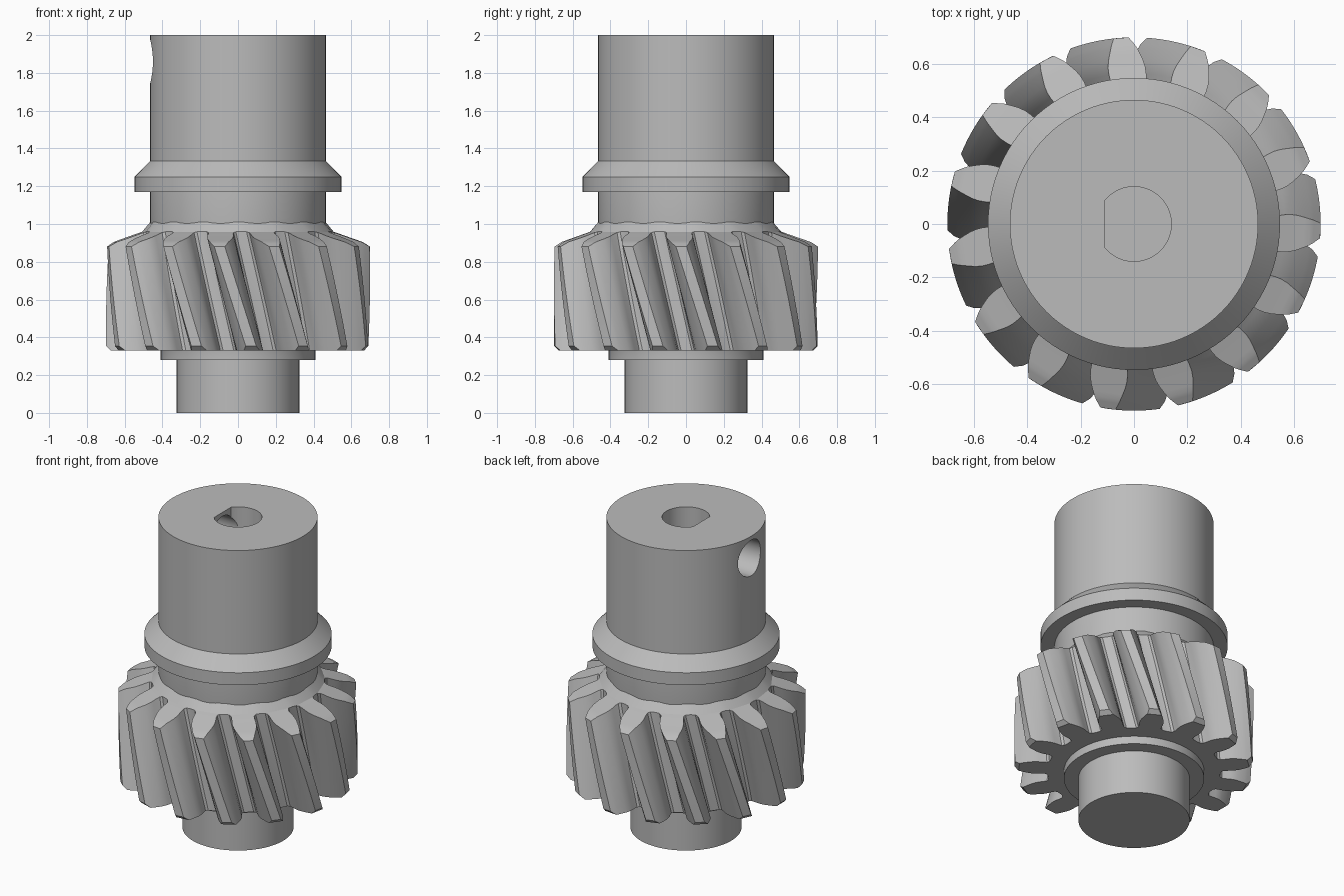
import bpy
import bmesh
from math import cos, sin, radians, pi

cube = bpy.data.objects.get("Cube")
if cube:
    bpy.data.objects.remove(cube, do_unlink=True)

steel = bpy.data.materials.new("grey steel")
steel.use_nodes = True
GREY = (0.5, 0.5, 0.5, 1)
steel.diffuse_color = GREY
steel.node_tree.nodes["Principled BSDF"].inputs["Base Color"].default_value = GREY


def polar(r, a, z):
    return (r * cos(a), r * sin(a), z)


def finish(bm, name):
    bmesh.ops.recalc_face_normals(bm, faces=bm.faces)
    mesh = bpy.data.meshes.new(name)
    bm.to_mesh(mesh)
    bm.free()
    mesh.materials.append(steel)
    ob = bpy.data.objects.new(name, mesh)
    bpy.context.collection.objects.link(ob)
    return ob


def loft(bm, rings):
    n = len(rings[0])
    for lo, hi in zip(rings, rings[1:]):
        for i in range(n):
            j = (i + 1) % n
            bm.faces.new((lo[i], lo[j], hi[j], hi[i]))


def solid(name, sections):
    """Closed solid through a stack of point rings."""
    bm = bmesh.new()
    rings = [[bm.verts.new(p) for p in s] for s in sections]
    loft(bm, rings)
    bm.faces.new(rings[0][::-1])
    bm.faces.new(rings[-1])
    return finish(bm, name)


def smooth(ob):
    bpy.ops.object.select_all(action='DESELECT')
    ob.select_set(True)
    bpy.context.view_layer.objects.active = ob
    bpy.ops.object.shade_smooth_by_angle(angle=radians(30))


def ramp(points, r):
    """Height at radius r on a broken line."""
    for (r0, z0), (r1, z1) in zip(points, points[1:]):
        if r <= r1:
            break
    return z0 + (z1 - z0) * (r - r0) / (r1 - r0)


# Stepped shaft with collar
SEG = 96
outline = [(.325, 0), (.325, .28), (.41, .28), (.41, .4), (.465, .5), (.465, 1.17),
           (.547, 1.17), (.547, 1.25), (.465, 1.333), (.465, 2)]
shaft = solid("shaft", [[polar(r, 2 * pi * i / SEG, z) for i in range(SEG)]
                        for r, z in outline])

# D-shaped bore and set screw hole
FLAT = radians(142)
d_shape = [-FLAT + 2 * FLAT * i / 40 for i in range(41)]
bore = solid("bore_cutter", [[polar(.14, a, z) for a in d_shape] for z in (1, 2.1)])
screw = solid("screw_hole_cutter",
              [[(x, .115 * cos(2 * pi * i / 40), 1.86 + .115 * sin(2 * pi * i / 40))
                for i in range(40)] for x in (-.6, -.05)])
bpy.context.view_layer.objects.active = shaft
for cutter in (bore, screw):
    mod = shaft.modifiers.new(cutter.name, 'BOOLEAN')
    mod.operation = 'DIFFERENCE'
    mod.solver = 'EXACT'
    mod.object = cutter
    bpy.ops.object.modifier_apply(modifier=mod.name)
    bpy.data.objects.remove(cutter, do_unlink=True)
smooth(shaft)

# Helical gear: half tooth as (radius, half angle in degrees)
TEETH, ROWS, TWIST, PHASE = 15, 10, 26, 93.7
half = [(.508, 8.8), (.52, 7.4), (.54, 7.1), (.565, 7.1), (.59, 6.8), (.615, 6.1),
        (.64, 5.1), (.66, 4.3), (.675, 3.6), (.699, 2.3)]
top_line = [(.465, 1.01), (.505, .96), (.66, .905), (.7, .88)]
bottom_line = [(.4, .33), (.675, .33), (.7, .355)]
tooth = ([(.505, -180 / TEETH)] + [(r, -a) for r, a in half]
         + [(r, a) for r, a in reversed(half)])
PER = len(tooth)


def gear_point(r, a, z):
    return polar(r, radians(a + PHASE + TWIST * (.89 - z)), z)


bm = bmesh.new()
rings = []
for row in range(ROWS + 1):
    t = row / ROWS
    ring = []
    for k in range(TEETH):
        for r, a in tooth:
            z = ramp(bottom_line, r) * (1 - t) + ramp(top_line, r) * t
            ring.append(bm.verts.new(gear_point(r, a + k * 360 / TEETH, z)))
    rings.append(ring)
loft(bm, rings)

# Gear end faces: tooth ends, then the band running in to the shaft
for ring, inner_r, line in ((rings[0], .4, bottom_line), (rings[-1], .465, top_line)):
    rim, hub = [], []
    for k in range(TEETH):
        v = ring[k * PER:(k + 1) * PER]
        for i in range(1, len(half)):
            bm.faces.new((v[i], v[i + 1], v[PER - i - 1], v[PER - i]))
        for i in (0, 1, PER - 1):
            rim.append(v[i])
            hub.append(bm.verts.new(gear_point(inner_r, tooth[i][1] + k * 360 / TEETH,
                                               ramp(line, inner_r))))
    loft(bm, [hub, rim])
smooth(finish(bm, "helical_gear"))
